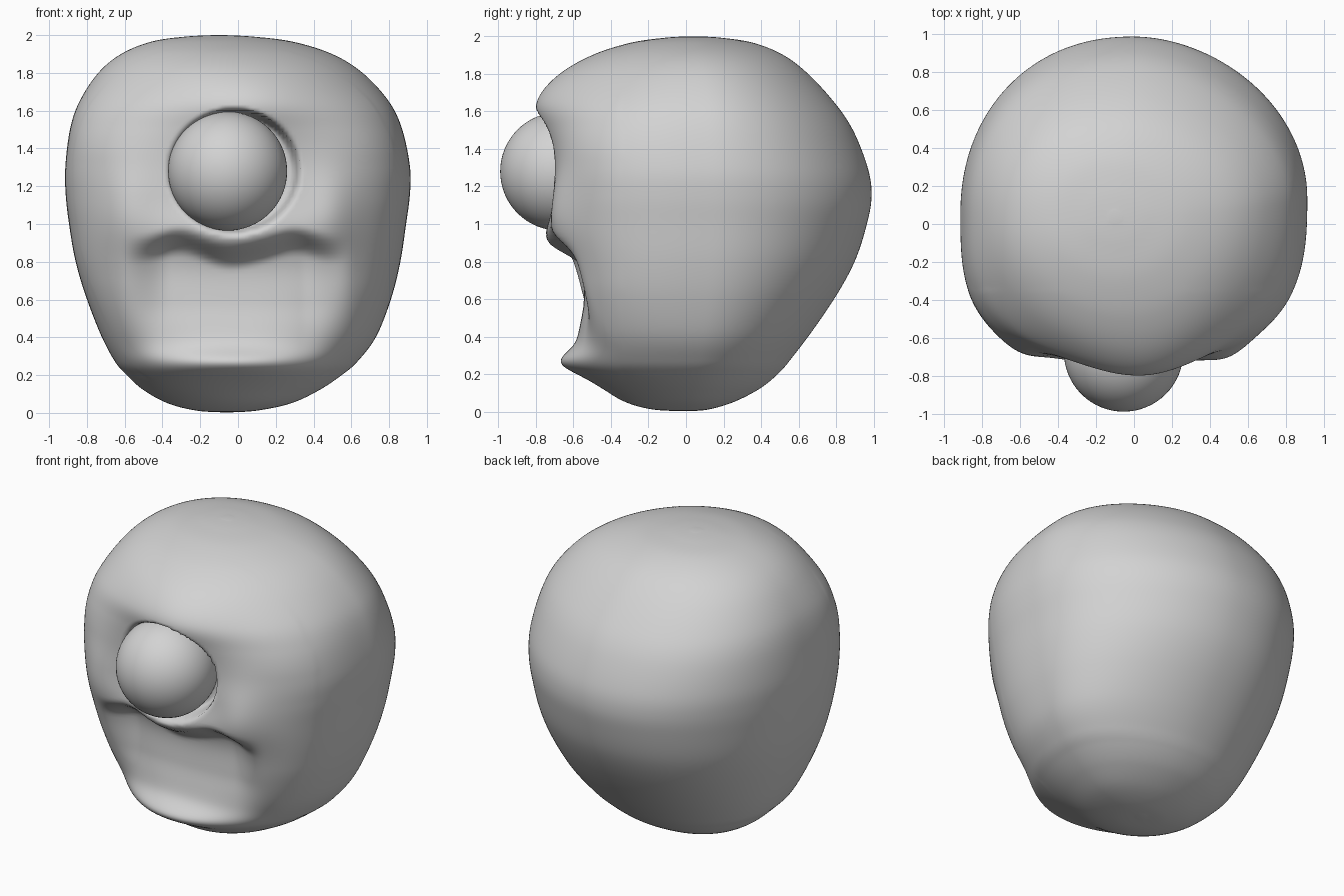
import bpy, bmesh, math

if "Cube" in bpy.data.objects:
    bpy.data.objects.remove(bpy.data.objects["Cube"])

grey = bpy.data.materials.new("clay grey")
grey.diffuse_color = (0.65, 0.65, 0.65, 1)
grey.use_nodes = True
grey.node_tree.nodes["Principled BSDF"].inputs["Base Color"].default_value = grey.diffuse_color

# Head cross-sections: z, left x, right x, front y, back y
ROWS = [
    (0.003, -0.08, -0.04, -0.02, 0.02),
    (0.012, -0.22, 0.10, -0.18, 0.12),
    (0.05, -0.37, 0.28, -0.32, 0.25),
    (0.12, -0.50, 0.43, -0.44, 0.39),
    (0.20, -0.59, 0.55, -0.55, 0.49),
    (0.27, -0.65, 0.63, -0.60, 0.55),
    (0.40, -0.72, 0.73, -0.62, 0.65),
    (0.60, -0.80, 0.81, -0.64, 0.79),
    (0.80, -0.86, 0.86, -0.67, 0.90),
    (1.00, -0.895, 0.89, -0.70, 0.965),
    (1.15, -0.912, 0.91, -0.71, 0.99),
    (1.30, -0.915, 0.912, -0.71, 0.97),
    (1.50, -0.89, 0.87, -0.71, 0.89),
    (1.65, -0.84, 0.80, -0.70, 0.79),
    (1.80, -0.74, 0.66, -0.62, 0.65),
    (1.90, -0.62, 0.50, -0.48, 0.52),
    (1.965, -0.46, 0.29, -0.29, 0.36),
    (1.992, -0.28, 0.08, -0.11, 0.19),
    (2.00, -0.12, -0.08, 0.02, 0.06),
]
STEPS, SIDES = 9, 320


def smooth(a, b, v):
    t = max(0.0, min(1.0, (v - a) / (b - a)))
    return t * t * (3 - 2 * t)


def bump(v, centre, width):
    return math.exp(-((v - centre) / width) ** 2)


def spline(p0, p1, p2, p3, t):
    return [0.5 * (2 * b + (c - a) * t + (2 * a - 5 * b + 4 * c - d) * t * t
                   + (3 * b - a - 3 * c + d) * t ** 3)
            for a, b, c, d in zip(p0, p1, p2, p3)]


def sections():
    last = len(ROWS) - 1
    for i in range(last):
        pts = [ROWS[max(0, min(last, i + k))] for k in (-1, 0, 1, 2)]
        for s in range(STEPS):
            yield spline(*pts, s / STEPS)
    yield ROWS[-1]


def sculpt_front(x, y, z):
    # brow, upper lip, cheeks and chin swell forward
    y -= 0.095 * bump(x, 0.03, 0.36) * bump(z, 1.65, 0.20)
    y -= 0.055 * bump(x, -0.03, 0.45) * bump(z, 0.95, 0.13)
    y -= 0.05 * bump(x, 0.50, 0.15) * bump(z, 1.05, 0.22)
    y -= 0.04 * bump(x, -0.60, 0.15) * bump(z, 1.08, 0.25)
    y -= 0.075 * bump(x, -0.04, 0.40) * bump(z, 0.265, 0.07)
    # mouth hollow under a wavy lip
    lip = 0.87 + 0.05 * bump(abs(x), 0.30, 0.14) - 0.03 * bump(x, -0.05, 0.15)
    hollow = smooth(0.20, 0.58, z) * (1 - smooth(lip - 0.08, lip + 0.07, z))
    depth = 0.08 + 0.05 * smooth(0.45, 0.85, z)
    y += depth * hollow * (1 - smooth(0.34, 0.62, abs(x + 0.01)))
    # eye socket
    d = math.hypot((x + 0.02) / 0.355, (z - 1.28) / 0.335)
    socket = 1 - smooth(0.86, 1.0, d)
    return y + (max(y, -0.56) - y) * socket


# Head
bm = bmesh.new()
rings = []
for z, xl, xr, yf, yb in sections():
    z = max(0.0, min(2.0, z))
    cx, cy = (xl + xr) / 2, 0.02 * z + 0.08 * math.sin(math.pi * z / 2)
    rx = (xr - xl) / 2
    square = smooth(0.0, 0.7, z) * (1 - smooth(1.35, 1.9, z))
    crown = smooth(1.0, 1.6, z)
    ring = []
    for k in range(SIDES):
        a = 2 * math.pi * k / SIDES
        c, s = math.cos(a), math.sin(a)
        if s < 0:
            n = 2.0 + square * (0.9 if c > 0 else 1.05)
        else:
            n = 1.92 - 0.1 * crown if c > 0 else 2.12 + 0.15 * crown
        r = (abs(c) ** n + abs(s) ** n) ** (-1 / n)
        ry = (cy - yf) if s < 0 else (yb - cy)
        x, y = cx + rx * r * c, cy + ry * r * s
        y += 0.05 * x * c * c
        if s < 0:
            y += (sculpt_front(x, y, z) - y) * smooth(0, 0.35, -s)
        ring.append(bm.verts.new((x, y, z)))
    rings.append(ring)
for lo, hi in zip(rings, rings[1:]):
    for k in range(SIDES):
        m = (k + 1) % SIDES
        bm.faces.new((lo[k], lo[m], hi[m], hi[k]))
bm.faces.new(rings[0][::-1])
bm.faces.new(rings[-1])
bmesh.ops.recalc_face_normals(bm, faces=bm.faces)
# even out the creases where the quadrants meet
back = [v for v in bm.verts if v.co.y > -0.35]
for _ in range(12):
    bmesh.ops.smooth_vert(bm, verts=back, factor=0.5, use_axis_x=True, use_axis_y=True)
mesh = bpy.data.meshes.new("head")
bm.to_mesh(mesh)
bm.free()
head = bpy.data.objects.new("head", mesh)
bpy.context.collection.objects.link(head)

# Single eyeball
bpy.ops.mesh.primitive_uv_sphere_add(segments=64, ring_count=32, radius=0.315,
                                     location=(-0.055, -0.675, 1.28))
eye = bpy.context.object
eye.name = "eyeball"

for ob in (head, eye):
    ob.data.materials.append(grey)
    for p in ob.data.polygons:
        p.use_smooth = True
